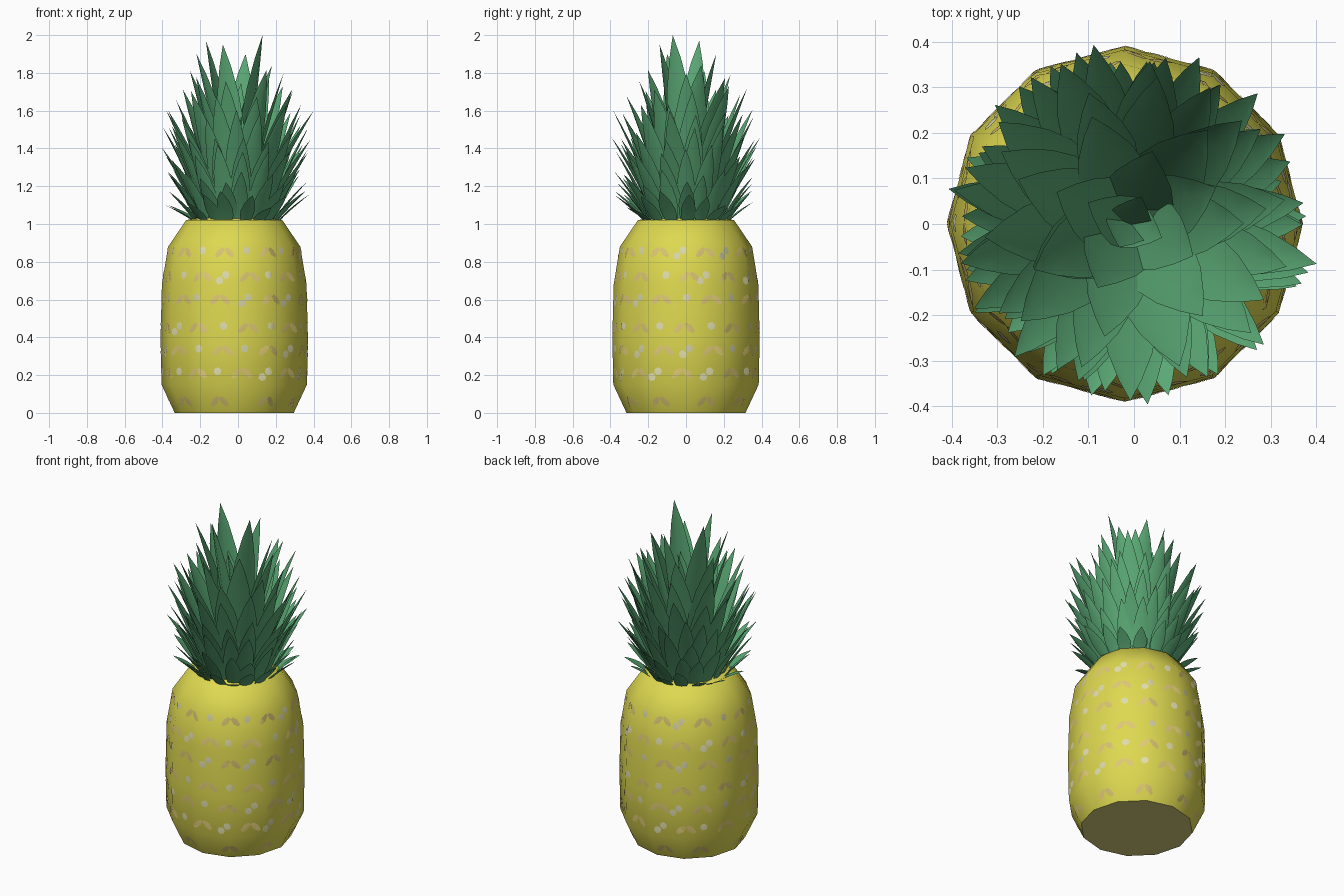
import bpy, bmesh, math, random
from mathutils import Vector

if "Cube" in bpy.data.objects:
    bpy.data.objects.remove(bpy.data.objects["Cube"])

random.seed(7)
CX = -0.02          # fruit axis sits slightly left of centre
SIDES = 12
PROFILE = [(0.0, 0.315), (0.15, 0.385), (0.40, 0.39), (0.68, 0.383), (0.88, 0.35), (1.02, 0.255), (1.035, 0.19)]


def material(name, rgb):
    m = bpy.data.materials.new(name)
    m.diffuse_color = (*rgb, 1)
    m.use_nodes = True
    m.node_tree.nodes["Principled BSDF"].inputs["Base Color"].default_value = m.diffuse_color
    return m


YELLOW = material("fruit yellow", (0.73, 0.69, 0.08))
TAN = material("base tan", (0.68, 0.60, 0.20))
PALE = material("pale spot", (0.74, 0.71, 0.42))
PEACH = material("peach fleck", (0.73, 0.58, 0.18))
GREEN = material("leaf green", (0.105, 0.40, 0.18))


def finish(bm, name, mats, angle):
    me = bpy.data.meshes.new(name)
    bm.to_mesh(me)
    bm.free()
    ob = bpy.data.objects.new(name, me)
    bpy.context.collection.objects.link(ob)
    for m in mats:
        me.materials.append(m)
    bpy.ops.object.select_all(action='DESELECT')
    ob.select_set(True)
    bpy.context.view_layer.objects.active = ob
    bpy.ops.object.shade_smooth_by_angle(angle=math.radians(angle))
    return ob


def on_fruit(theta, z, lift=0.0):
    """Point on the twelve-sided fruit surface."""
    for (z0, r0), (z1, r1) in zip(PROFILE, PROFILE[1:]):
        if z <= z1:
            break
    r = r0 + (r1 - r0) * (z - z0) / (z1 - z0)
    step = 2 * math.pi / SIDES
    r *= math.cos(step / 2) / math.cos(theta % step - step / 2)
    r += lift
    return Vector((CX + r * math.cos(theta), r * math.sin(theta), z))


# Fruit body: lofted twelve-sided profile, slightly domed top, tan base
bm = bmesh.new()
rings = [[bm.verts.new((CX + r * math.cos(2 * math.pi * i / SIDES), r * math.sin(2 * math.pi * i / SIDES), z))
          for i in range(SIDES)] for z, r in PROFILE]
for a, b in zip(rings, rings[1:]):
    for i in range(SIDES):
        j = (i + 1) % SIDES
        bm.faces.new((a[i], a[j], b[j], b[i]))
base = bm.faces.new(rings[0][::-1])
base.material_index = 1
bm.faces.new(rings[-1])
finish(bm, "fruit_body", [YELLOW, TAN], 50)


# Spots and flecks: thin patches following the skin
def patch(bm, theta, z, w, h, tilt, mat):
    mid = bm.verts.new(on_fruit(theta, z, 0.003))
    ring = []
    for k in range(6):
        a = k * math.pi / 3
        u, v = w * math.cos(a), h * math.sin(a)
        du = u * math.cos(tilt) - v * math.sin(tilt)
        dv = u * math.sin(tilt) + v * math.cos(tilt)
        ring.append(bm.verts.new(on_fruit(theta + du / 0.38, z + dv, 0.002)))
    for k in range(6):
        f = bm.faces.new((mid, ring[k], ring[(k + 1) % 6]))
        f.material_index = mat


bm = bmesh.new()
PER_ROW = 9
for row, z in enumerate([0.07, 0.22, 0.34, 0.46, 0.61, 0.73, 0.86]):
    for k in range(PER_ROW):
        th = 2 * math.pi * (k + 0.5 * (row % 2)) / PER_ROW + random.uniform(-0.07, 0.07)
        if row > 0:
            patch(bm, th, z, 0.022, 0.022, 0.3, 0)
            if random.random() < 0.35:
                patch(bm, th - 0.09, z - 0.03, 0.022, 0.022, 0.3, 0)
        mid = th + math.pi / PER_ROW
        for s in (-1, 1):
            patch(bm, mid + s * 0.075, z - 0.01, 0.017, 0.037, s * 0.8, 1)
finish(bm, "skin_spots", [PALE, PEACH], 40)


# Crown leaves: cupped blades that taper to a point
def leaf(bm, ang, r0, z0, r1, z1, width):
    out = Vector((math.cos(ang), math.sin(ang), 0))
    side = Vector((-math.sin(ang), math.cos(ang), 0))
    axis = Vector((-0.01, 0, 0))
    shape = [(0, 0.7), (0.2, 0.93), (0.42, 1.0), (0.65, 0.8), (0.85, 0.42)]
    rows = []
    for t, w in shape:
        c = axis + out * (r0 + (r1 - r0) * t ** 1.1) + Vector((0, 0, z0 + (z1 - z0) * t))
        half = 0.5 * width * w
        rows.append([bm.verts.new(c + side * half * s - out * (0.3 * half * s * s)) for s in (-1, 0, 1)])
    tip = bm.verts.new(axis + out * r1 + Vector((0, 0, z1)))
    for a, b in zip(rows, rows[1:]):
        for i in range(2):
            bm.faces.new((a[i], a[i + 1], b[i + 1], b[i]))
    for i in range(2):
        bm.faces.new((rows[-1][i], rows[-1][i + 1], tip))


# count, base radius, base height, tip radius, tip height, width
CROWN = [
    (18, 0.23, 1.015, 0.37, 1.13, 0.08),
    (18, 0.21, 1.02, 0.36, 1.25, 0.09),
    (17, 0.19, 1.02, 0.38, 1.38, 0.10),
    (16, 0.17, 1.03, 0.385, 1.48, 0.11),
    (14, 0.15, 1.06, 0.37, 1.59, 0.125),
    (10, 0.12, 1.10, 0.32, 1.70, 0.14),
    (7, 0.08, 1.15, 0.25, 1.80, 0.15),
    (4, -0.01, 1.25, 0.08, 1.74, 0.11),
]
for n, (count, r0, z0, r1, z1, w) in enumerate(CROWN):
    bm = bmesh.new()
    for k in range(count):
        ang = 2 * math.pi * k / count + n * 2.4 + random.uniform(-0.08, 0.08)
        leaf(bm, ang, r0, z0, r1 + random.uniform(-0.025, 0.025),
             z1 + random.uniform(-0.045, 0.045), w * random.uniform(0.92, 1.1))
    if n == 4:  # longest side blade
        leaf(bm, math.radians(-12), 0.15, 1.1, 0.42, 1.6, 0.12)
    finish(bm, "crown_leaves_%d" % (n + 1), [GREEN], 60)

# Tallest blades, placed by their tips
bm = bmesh.new()
for x, y, z in [(0.13, -0.07, 2.0), (-0.17, 0.07, 1.97), (-0.08, -0.14, 1.95),
                (-0.22, -0.1, 1.9), (0.04, 0.16, 1.9), (0.18, 0.08, 1.84)]:
    leaf(bm, math.atan2(y, x + 0.01), 0.045, 1.2, math.hypot(x + 0.01, y), z, 0.16)
finish(bm, "crown_tall_leaves", [GREEN], 60)
